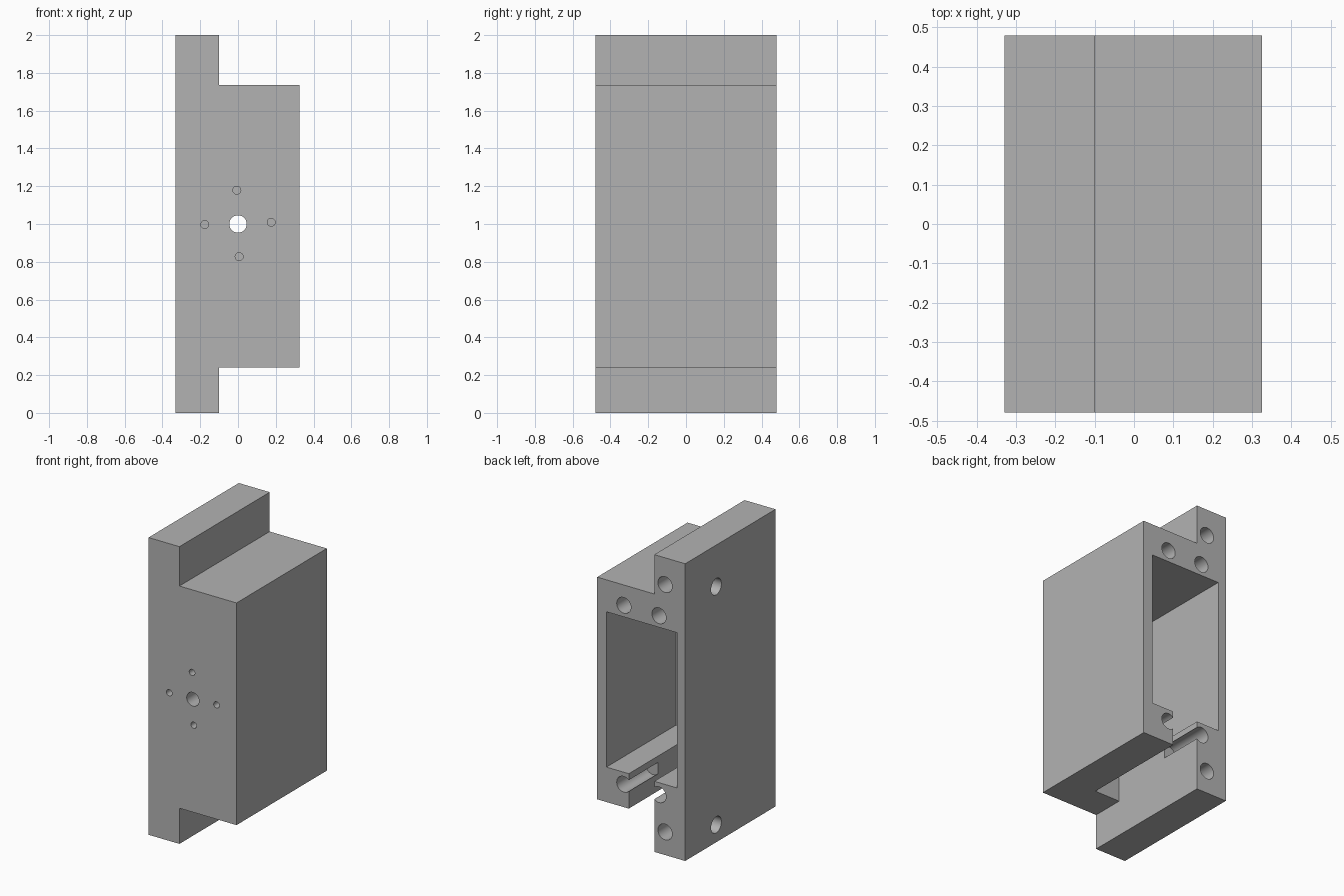
import bpy, bmesh, math
from mathutils import Matrix, Vector

cube = bpy.data.objects.get("Cube")
if cube:
    bpy.data.objects.remove(cube, do_unlink=True)

BACK, FRONT, LEFT_WALL = 0.48, -0.48, -0.33
OVER = 0.1  # how far cutters stick out of the surface


def link(name, bm):
    bmesh.ops.recalc_face_normals(bm, faces=bm.faces)
    mesh = bpy.data.meshes.new(name)
    bm.to_mesh(mesh)
    bm.free()
    obj = bpy.data.objects.new(name, mesh)
    bpy.context.collection.objects.link(obj)
    return obj


def extrusion(name, outline, y0, y1):
    """Extrude an x-z outline along y."""
    bm = bmesh.new()
    face = bm.faces.new([bm.verts.new((x, y0, z)) for x, z in outline])
    grown = bmesh.ops.extrude_face_region(bm, geom=[face])["geom"]
    verts = [v for v in grown if isinstance(v, bmesh.types.BMVert)]
    bmesh.ops.translate(bm, verts=verts, vec=(0, y1 - y0, 0))
    return link(name, bm)


def drill(name, start, end, radius, sides=32):
    """Cylinder cutter between two points."""
    a, b = Vector(start), Vector(end)
    turn = (b - a).to_track_quat('Z', 'Y').to_matrix().to_4x4()
    bm = bmesh.new()
    bmesh.ops.create_cone(bm, cap_ends=True, segments=sides, radius1=radius, radius2=radius,
                          depth=(b - a).length, matrix=Matrix.Translation((a + b) / 2) @ turn)
    return link(name, bm)


# Housing block with a tall mounting flange
housing = extrusion("housing", [
    (LEFT_WALL, 0), (-0.1, 0), (-0.1, 0.24), (0.325, 0.24),
    (0.325, 1.735), (-0.1, 1.735), (-0.1, 2), (LEFT_WALL, 2)], FRONT, BACK)

# Rear pocket joined to the slot that opens through the underside
cutters = [extrusion("pocket_cutter", [
    (-0.27, 1.52), (-0.27, 0.475), (-0.1, 0.475), (-0.1, 0.1),
    (0.09, 0.1), (0.09, 0.475), (0.256, 0.475), (0.256, 1.52)], -0.26, BACK + OVER)]

# Blind bolt holes in the back face
for x, z in [(-0.18, 1.82), (0.127, 1.598), (-0.135, 1.598),
             (0.127, 0.394), (-0.135, 0.394), (-0.18, 0.155)]:
    cutters.append(drill("back_hole_cutter", (x, BACK + OVER, z), (x, 0.17, z), 0.053))

# Blind holes in the flange side
for z in (1.72, 0.118):
    cutters.append(drill("side_hole_cutter", (LEFT_WALL - OVER, 0.15, z),
                         (-0.21, 0.15, z), 0.055))

# Centre hole through the front wall, ringed by small blind holes
cutters.append(drill("centre_hole_cutter", (0, FRONT - OVER, 1), (0, -0.2, 1), 0.046))
for i in range(4):
    angle = math.radians(2 + 90 * i)
    x, z = 0.176 * math.cos(angle), 1.003 + 0.176 * math.sin(angle)
    cutters.append(drill("front_hole_cutter", (x, FRONT - OVER, z), (x, -0.38, z), 0.021, 24))

# Cut everything out, then bake the result
for cutter in cutters:
    cutter.hide_render = True
    mod = housing.modifiers.new(cutter.name, 'BOOLEAN')
    mod.operation, mod.solver, mod.object = 'DIFFERENCE', 'EXACT', cutter
bpy.context.view_layer.update()
graph = bpy.context.evaluated_depsgraph_get()
baked = bpy.data.meshes.new_from_object(housing.evaluated_get(graph))
housing.modifiers.clear()
housing.data = baked
for cutter in cutters:
    bpy.data.objects.remove(cutter, do_unlink=True)

# Plain grey finish
grey = bpy.data.materials.new("plain grey")
grey.use_nodes = True
grey.diffuse_color = (0.45, 0.45, 0.45, 1)
grey.node_tree.nodes["Principled BSDF"].inputs["Base Color"].default_value = grey.diffuse_color
housing.data.materials.clear()
housing.data.materials.append(grey)

# Smooth bores with crisp edges
bpy.ops.object.select_all(action='DESELECT')
housing.select_set(True)
bpy.context.view_layer.objects.active = housing
bpy.ops.object.shade_smooth_by_angle(angle=math.radians(30))
